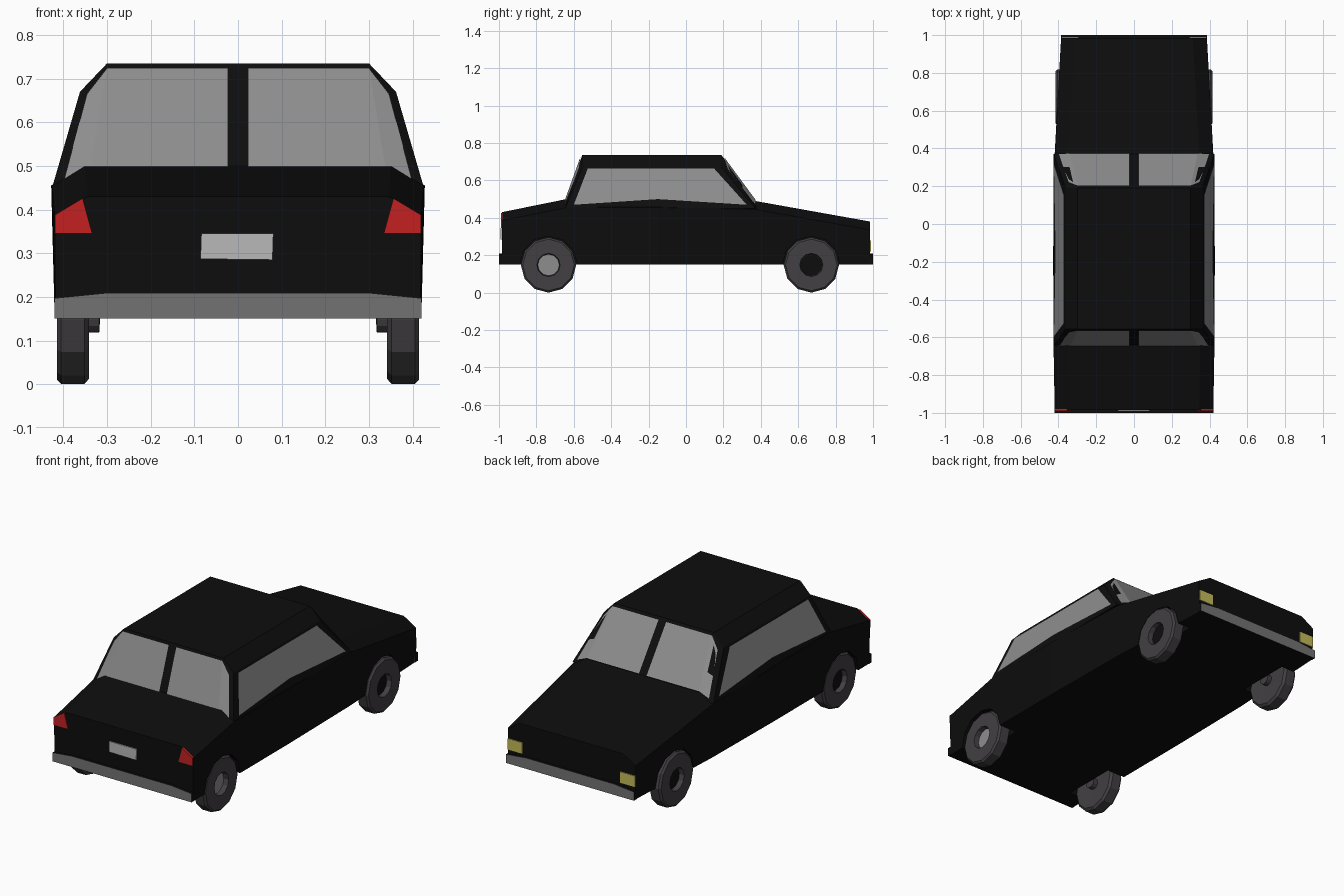
import bpy, bmesh, math
from mathutils import Vector
from mathutils.bvhtree import BVHTree

if "Cube" in bpy.data.objects:
    bpy.data.objects.remove(bpy.data.objects["Cube"])


def material(name, r, g, b):
    m = bpy.data.materials.new(name)
    m.diffuse_color = (r, g, b, 1)
    m.use_nodes = True
    m.node_tree.nodes["Principled BSDF"].inputs["Base Color"].default_value = m.diffuse_color
    return m


BLACK = material("black_paint", .004, .004, .004)
GLASS = material("glass_grey", .27, .27, .27)
CHROME = material("bumper_grey", .17, .17, .17)
PLATE = material("plate_grey", .48, .48, .48)
TYRE = material("tyre_grey", .055, .05, .055)
RED = material("tail_red", .55, .015, .015)
YELLOW = material("head_yellow", .55, .5, .1)


def finish(name, bm, *mats, fix=True):
    if fix:
        bmesh.ops.recalc_face_normals(bm, faces=bm.faces)
    me = bpy.data.meshes.new(name)
    bm.to_mesh(me)
    bm.free()
    ob = bpy.data.objects.new(name, me)
    bpy.context.collection.objects.link(ob)
    for m in mats:
        me.materials.append(m)
    return ob


def loft(name, sections, *mats):
    """Skin a list of closed point rings, capped at both ends."""
    bm = bmesh.new()
    rings = [[bm.verts.new(p) for p in s] for s in sections]
    n = len(rings[0])
    for a, b in zip(rings, rings[1:]):
        for i in range(n):
            j = (i + 1) % n
            bm.faces.new((a[i], a[j], b[j], b[i]))
    bm.faces.new(rings[0])
    bm.faces.new(rings[-1])
    return finish(name, bm, *mats)


def prism(name, xz, y0, y1, *mats):
    return loft(name, [[(x, y, z) for x, z in xz] for y in (y0, y1)], *mats)


# Lower body: y, half width at sill, half width at waist, top height
stations = [(-.985, .418, .42, .43), (-.64, .42, .426, .50), (-.15, .42, .428, .50),
            (.37, .413, .42, .49), (.985, .383, .386, .38)]
rings = []
for y, sill, w, t in stations:
    half = [(sill, .15), (w, t - .045), (w - .075, t)]
    rings.append([(x, y, z) for x, z in half] + [(-x, y, z) for x, z in reversed(half)])
body = loft("car_body", rings, BLACK)

# Cabin: convex shell with slightly wrapped corners
bm = bmesh.new()
for s in (-1, 1):
    for x, back, front, z in [(.345, -.658, .40, .45), (.426, -.645, .37, .45),
                              (.362, -.555, .19, .67), (.30, -.555, .19, .735)]:
        bm.verts.new((s * x, back, z))
        bm.verts.new((s * x, front, z))
bmesh.ops.convex_hull(bm, input=bm.verts)
bmesh.ops.recalc_face_normals(bm, faces=bm.faces)
shell = BVHTree.FromBMesh(bm)
finish("cabin", bm, BLACK)


def glass(name, polys, axis, sign):
    """Project flat panes (u, z) onto the cabin along an axis."""
    bm = bmesh.new()
    out = Vector((sign, 0, 0) if axis == 'x' else (0, sign, 0))
    for poly in polys:
        vs = []
        for u, z in poly:
            p = Vector((0, u, z) if axis == 'x' else (u, 0, z))
            hit = shell.ray_cast(p + out * 3, -out)[0]
            vs.append(bm.verts.new(hit + out * .006))
        f = bm.faces.new(vs)
        f.normal_update()
        if f.normal.dot(out) < 0:
            f.normal_flip()
    finish(name, bm, GLASS, fix=False)


main_pane = [(.023, .495), (.338, .495), (.300, .724), (.023, .724)]
wrap_pane = [(.338, .495), (.398, .47), (.346, .665), (.300, .724)]
for s, side in ((1, "right"), (-1, "left")):
    panes = [[(s * x, z) for x, z in p] for p in (main_pane, wrap_pane)]
    glass("front_glass_" + side, panes, 'y', -1)
    glass("rear_glass_" + side, panes, 'y', 1)
    glass("side_glass_" + side, [[(-.60, .47), (-.15, .50), (-.15, .664), (-.525, .664)],
                                 [(-.15, .50), (.325, .47), (.15, .664), (-.15, .664)]], 'x', s)

# Wheels with recessed hubs, and wheel arches cut from the body
wheel_profile = [(0, .316), (.03, .318), (.03, .345), (.135, .341), (.148, .352),
                 (.148, .405), (.138, .415), (.062, .415), (.058, .385), (0, .385)]
for s, side in ((1, "right"), (-1, "left")):
    for y, end in ((-.735, "front"), (.67, "rear")):
        c = Vector((0, y, .148))
        bm = bmesh.new()
        vs = [bm.verts.new((s * x, y, .148 - r)) for r, x in wheel_profile]
        es = [bm.edges.new(e) for e in zip(vs, vs[1:])]
        bmesh.ops.spin(bm, geom=vs + es, cent=c, axis=(1, 0, 0), angle=math.tau, steps=12)
        bmesh.ops.remove_doubles(bm, verts=bm.verts, dist=.0005)
        finish(f"wheel_{end}_{side}", bm, TYRE)

        def disc(r, x):
            return [(s * x, y + r * math.sin(i * math.tau / 12), .148 - r * math.cos(i * math.tau / 12))
                    for i in range(12)]
        grey = end == "front" and s == 1
        loft(f"hub_{end}_{side}", [disc(.057, .38), disc(.057, .389)], GLASS if grey else BLACK)

        cutter = loft(f"arch_cutter_{end}_{side}", [disc(.154, .312), disc(.154, .5)])
        cutter.hide_render = True
        cutter.hide_set(True)
        mod = body.modifiers.new("arch", 'BOOLEAN')
        mod.operation = 'DIFFERENCE'
        mod.solver = 'EXACT'
        mod.object = cutter

# Bumpers: grey face, black edges
for name, w, y0, y1 in (("front_bumper", .42, -1, -.975), ("rear_bumper", .386, .975, 1)):
    b = prism(name, [(-w, .15), (w, .15), (w, .197), (w - .12, .209), (.12 - w, .209), (-w, .197)],
              y0, y1, BLACK, CHROME)
    for p in b.data.polygons:
        p.material_index = int(abs(p.normal.y) > .9)

# Lights and number plate
for s, side in ((1, "right"), (-1, "left")):
    prism("red_light_" + side, [(s * x, z) for x, z in
          [(.419, .345), (.334, .345), (.356, .426), (.419, .388)]], -.99, -.98, RED)
    prism("yellow_light_" + side, [(s * x, z) for x, z in
          [(.384, .22), (.295, .22), (.295, .28), (.384, .28)]], .98, .99, YELLOW)
prism("plate", [(-.086, .287), (.079, .285), (.081, .345), (-.084, .345)], -.991, -.98, PLATE)
